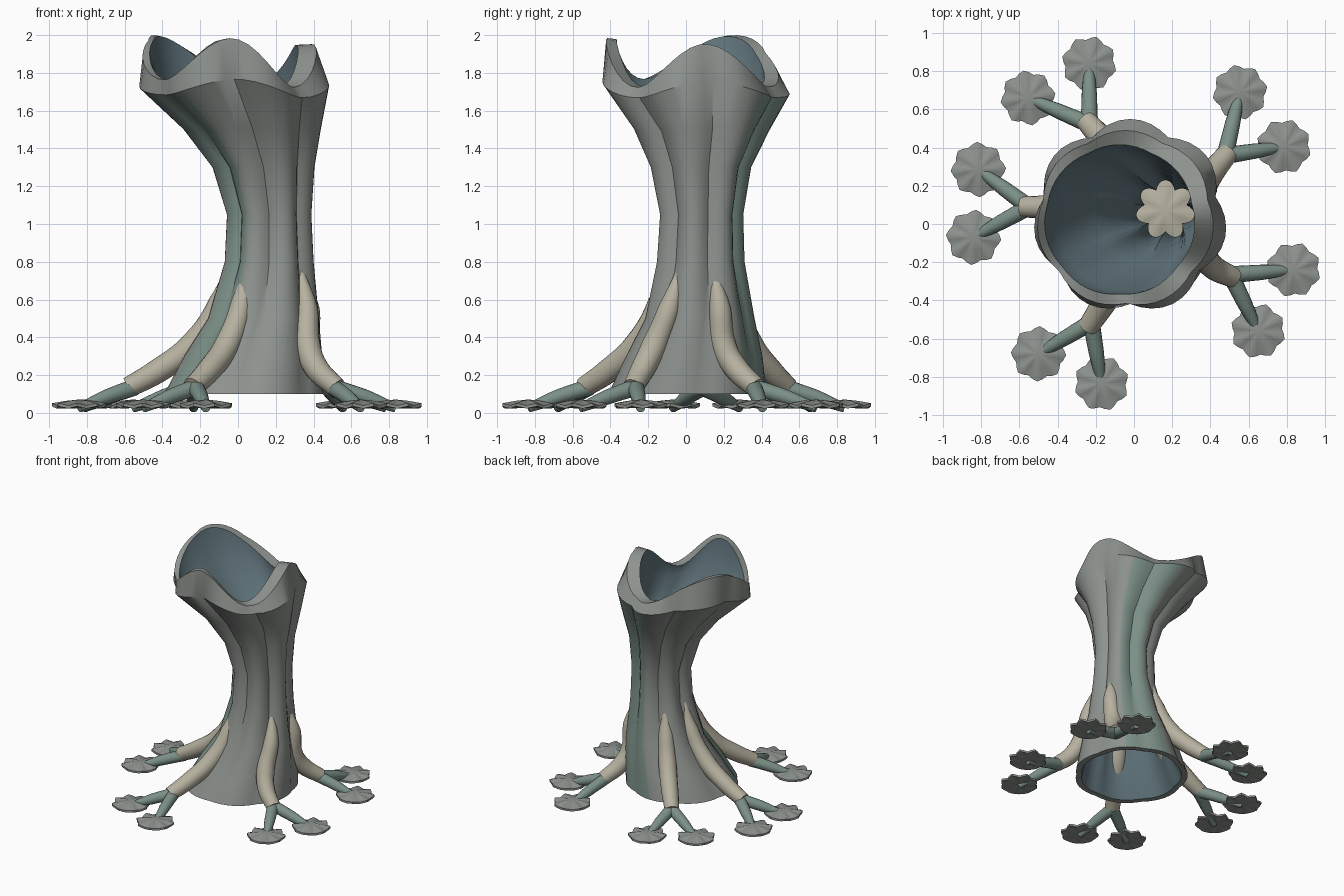
import bpy, bmesh, random
from math import sin, cos, pi, radians
from mathutils import Vector

if "Cube" in bpy.data.objects:
    bpy.data.objects.remove(bpy.data.objects["Cube"])

random.seed(4)


def material(name, r, g, b):
    m = bpy.data.materials.new(name)
    m.diffuse_color = (r, g, b, 1)
    m.use_nodes = True
    m.node_tree.nodes["Principled BSDF"].inputs["Base Color"].default_value = m.diffuse_color
    return m


BARK = material("grey_bark", .27, .29, .27)
MOSS = material("green_bark", .20, .28, .245)
WOOD = material("pale_wood", .47, .44, .35)
HOLLOW = material("blue_hollow", .12, .18, .205)


def finish(ob, angle=35):
    bpy.ops.object.select_all(action='DESELECT')
    ob.select_set(True)
    bpy.context.view_layer.objects.active = ob
    bpy.ops.object.shade_smooth_by_angle(angle=radians(angle))


def mesh_object(name, bm, mats):
    bmesh.ops.recalc_face_normals(bm, faces=bm.faces)
    me = bpy.data.meshes.new(name)
    bm.to_mesh(me)
    bm.free()
    ob = bpy.data.objects.new(name, me)
    bpy.context.collection.objects.link(ob)
    for m in mats:
        me.materials.append(m)
    finish(ob)
    return ob


def tube(name, points, radii, mat):
    cu = bpy.data.curves.new(name, 'CURVE')
    cu.dimensions = '3D'
    cu.bevel_depth = 1
    cu.bevel_resolution = 6
    cu.resolution_u = 5
    cu.use_fill_caps = True
    sp = cu.splines.new('BEZIER')
    sp.bezier_points.add(len(points) - 1)
    for p, co, r in zip(sp.bezier_points, points, radii):
        p.co = co
        p.radius = r
        p.handle_left_type = p.handle_right_type = 'AUTO'
    cu.materials.append(mat)
    ob = bpy.data.objects.new(name, cu)
    bpy.context.collection.objects.link(ob)
    bpy.ops.object.select_all(action='DESELECT')
    ob.select_set(True)
    bpy.context.view_layer.objects.active = ob
    bpy.ops.object.convert(target='MESH')
    finish(bpy.context.view_layer.objects.active)


def flower(name, centre, r, lobes, dome, thick, mat, turn=0, depth=.07):
    # lobed disc with soft radial ridges and a raised middle
    bm = bmesh.new()
    n = lobes * 4
    rings = []
    for f, dz in ((.5, dome * .6), (1, 0), (1, -thick), (.4, -thick)):
        ring = []
        for i in range(n):
            a = 2 * pi * i / n
            lobe = cos(a * lobes)
            rr = r * f * (1 - depth + depth * lobe)
            ring.append(bm.verts.new((rr * cos(a + turn), rr * sin(a + turn),
                                      dz + .006 * f * lobe)))
        rings.append(ring)
    top = bm.verts.new((0, 0, dome))
    for i in range(n):
        j = (i + 1) % n
        bm.faces.new((top, rings[0][i], rings[0][j]))
        for a, b in zip(rings, rings[1:]):
            bm.faces.new((a[i], b[i], b[j], a[j]))
    bm.faces.new(rings[-1])
    mesh_object(name, bm, [mat]).location = centre


# Trunk rows: z, centre x, centre y, radius, flute depth, rim wave; up the outside, down the hollow
ROWS = [
    (.10, .03, .0, .425, .04, 0), (.30, .08, .035, .37, .08, 0), (.50, .135, .065, .298, .12, 0),
    (.80, .165, .07, .24, .18, 0), (1.05, .165, .075, .228, .19, 0), (1.30, .135, .07, .275, .17, 0),
    (1.50, .075, .07, .37, .14, .01), (1.72, -.02, .04, .51, .10, .045), (1.86, -.045, .025, .465, .05, .12),
    (1.86, -.075, .02, .395, .02, .115), (1.70, -.03, .03, .385, .02, .04), (1.50, .075, .065, .28, .06, 0),
    (1.30, .135, .07, .195, .2, 0), (1.05, .165, .075, .155, .28, 0), (.80, .165, .07, .18, .2, 0),
    (.50, .135, .065, .24, .1, 0), (.10, .03, .0, .38, .04, 0)]
SEG = 56
bm = bmesh.new()
rings = []
for z, cx, cy, r, depth, wave in ROWS:
    ring = []
    for i in range(SEG):
        a = pi / 2 + 2 * pi * i / SEG
        rr = r * (1 - depth * (1 - abs(cos(3.5 * (a - pi / 2)))))
        # three unevenly spaced peaks around the rim, higher on the left
        peak = 3 * (a + radians(97 + 9 * sin(a) + 11.7 * cos(a)))
        lift = cos(peak) + .22 * cos(a - radians(190))
        ring.append(bm.verts.new((cx + rr * cos(a), cy + rr * sin(a), z + wave * lift)))
    rings.append(ring)
for k in range(len(rings)):
    a, b = rings[k], rings[(k + 1) % len(rings)]
    for i in range(SEG):
        j = (i + 1) % SEG
        f = bm.faces.new((a[i], a[j], b[j], b[i]))
        deg = (90 + 360 * (i + .5) / SEG) % 360
        if 9 <= k < len(rings) - 1:
            f.material_index = 2
        elif k < 7 and (45 < deg < 90 or 198 < deg < 240):
            f.material_index = 1
mesh_object("trunk", bm, [BARK, MOSS, HOLLOW])

# Pale heartwood inside the throat
flower("heartwood", (.163, .07, .72), .185, 7, .03, .02, WOOD, pi / 2)

# Roots: ankle position and the two pads of each
LEGS = [((-.24, -.54), (-.50, -.68), (-.17, -.835)),
        ((.52, -.28), (.835, -.24), (.65, -.56)),
        ((.49, .37), (.555, .69), (.785, .405)),
        ((-.25, .54), (-.235, .84), (-.555, .66)),
        ((-.58, .09), (-.815, .285), (-.84, -.07))]
# The two right-hand roots hug the trunk before bending out
HUG = {2: [(.32, -.02, .8), (.365, -.09, .55), (.37, -.17, .35), (.42, -.23, .23)],
       3: [(.32, .14, .8), (.375, .18, .55), (.37, .2, .35), (.41, .27, .23)]}
for n, (ankle, *pads) in enumerate(LEGS, 1):
    hip = Vector((.165, .075))
    end = Vector(ankle)
    start = hip + (end - hip).normalized() * .2
    steps = [(0, .82), (.12, .58), (.36, .37), (.72, .22), (1, .135)]
    path = [(*start.lerp(end, f), z) for f, z in steps]
    if n in HUG:
        path[:4] = HUG[n]
    tube(f"root_{n}", path, (.01, .058, .068, .064, .055), WOOD)
    for m, pad in enumerate(pads, 1):
        tip = Vector(pad)
        back = end.lerp(hip, .04)
        mid = back.lerp(tip, .5)
        tube(f"toe_{n}_{m}", [(*back, .135), (*mid, .085), (*tip, .026)], (.045, .04, .024), MOSS)
        flower(f"pad_{n}_{m}", (*tip, .045), .145, 8, .026, .016, BARK, random.uniform(0, pi))
